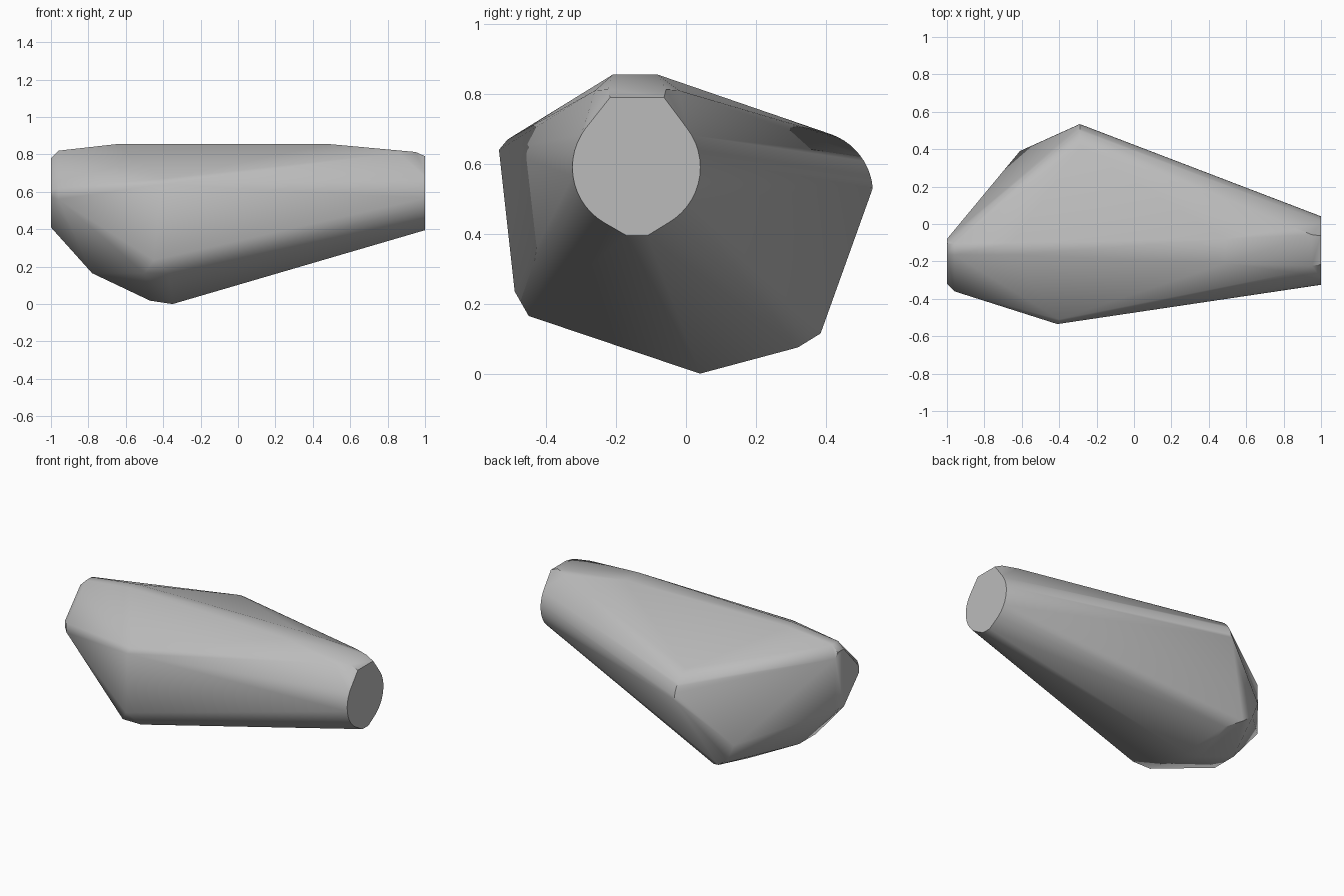
import bpy, bmesh
from math import cos, sin, radians, tau

old = bpy.data.objects.get("Cube")
if old:
    bpy.data.objects.remove(old, do_unlink=True)

# Plain grey material
grey = bpy.data.materials.new("stone grey")
grey.use_nodes = True
colour = (0.5, 0.5, 0.5, 1)
grey.diffuse_color = colour
grey.node_tree.nodes["Principled BSDF"].inputs["Base Color"].default_value = colour


def arc(x, y, z, r, start, sweep, n):
    """Points on an arc in a plane of constant x."""
    return [(x, y + r * cos(start + sweep * i / n), z + r * sin(start + sweep * i / n))
            for i in range(n + 1)]


# Round narrow end with small top and bottom flats
narrow_end = arc(1, -0.142, 0.59, 0.183, 0, tau, 48)[:-1]
for s in (-1, 1):
    narrow_end += [(1, -0.14 + s * 0.03, 0.395), (1, -0.14 + s * 0.077, 0.79),
                   (0.95, -0.14 + s * 0.083, 0.813), (0.86, -0.14 + s * 0.12, 0.81)]

# Flat top ridge
ridge = [(0.49, -0.21, 0.855), (0.49, -0.08, 0.855),
         (-0.65, -0.165, 0.855), (-0.65, -0.1, 0.855)]

# Blunt wide end
blunt_end = [(-0.96, -0.165, 0.82), (-0.96, -0.105, 0.82), (-1, -0.165, 0.78),
             (-1, -0.105, 0.78), (-1, -0.08, 0.75), (-1, -0.08, 0.42), (-1, -0.165, 0.41),
             (-1, -0.32, 0.61), (-1, -0.32, 0.57), (-0.96, -0.36, 0.62), (-0.96, -0.36, 0.56)]

# Front corner and its lower edge
front_corner = [(-0.41, -0.535, 0.64), (-0.4, -0.51, 0.67), (-0.45, -0.49, 0.235),
                (-0.5, -0.45, 0.165), (-0.37, -0.45, 0.165)]

# Rounded back shoulder and the facet under it
back_shoulder = arc(-0.29, 0.355, 0.515, 0.18, radians(5), radians(65), 10)
back_facet = [(-0.61, 0.39, 0.27), (-0.57, 0.39, 0.17), (-0.5, 0.385, 0.115),
              (-0.42, 0.32, 0.075)]

# Lowest edges
underside = [(-0.35, 0.04, 0), (-0.47, 0.04, 0.018), (-0.78, -0.03, 0.165), (-0.78, -0.2, 0.165)]

# Skin all of the corners into one convex body
bm = bmesh.new()
for p in narrow_end + ridge + blunt_end + front_corner + back_shoulder + back_facet + underside:
    bm.verts.new(p)
hull = bmesh.ops.convex_hull(bm, input=bm.verts[:])
loose = {g for g in hull["geom_interior"] + hull["geom_unused"]
         if isinstance(g, bmesh.types.BMVert) and not g.link_faces}
bmesh.ops.delete(bm, geom=list(loose), context="VERTS")
bmesh.ops.dissolve_limit(bm, angle_limit=radians(1), verts=bm.verts[:], edges=bm.edges[:])
bmesh.ops.recalc_face_normals(bm, faces=bm.faces[:])

mesh = bpy.data.meshes.new("faceted_body")
bm.to_mesh(mesh)
bm.free()
mesh.materials.append(grey)
body = bpy.data.objects.new("faceted_body", mesh)
bpy.context.collection.objects.link(body)

bpy.ops.object.select_all(action="DESELECT")
body.select_set(True)
bpy.context.view_layer.objects.active = body
bpy.ops.object.shade_smooth_by_angle(angle=radians(40))
